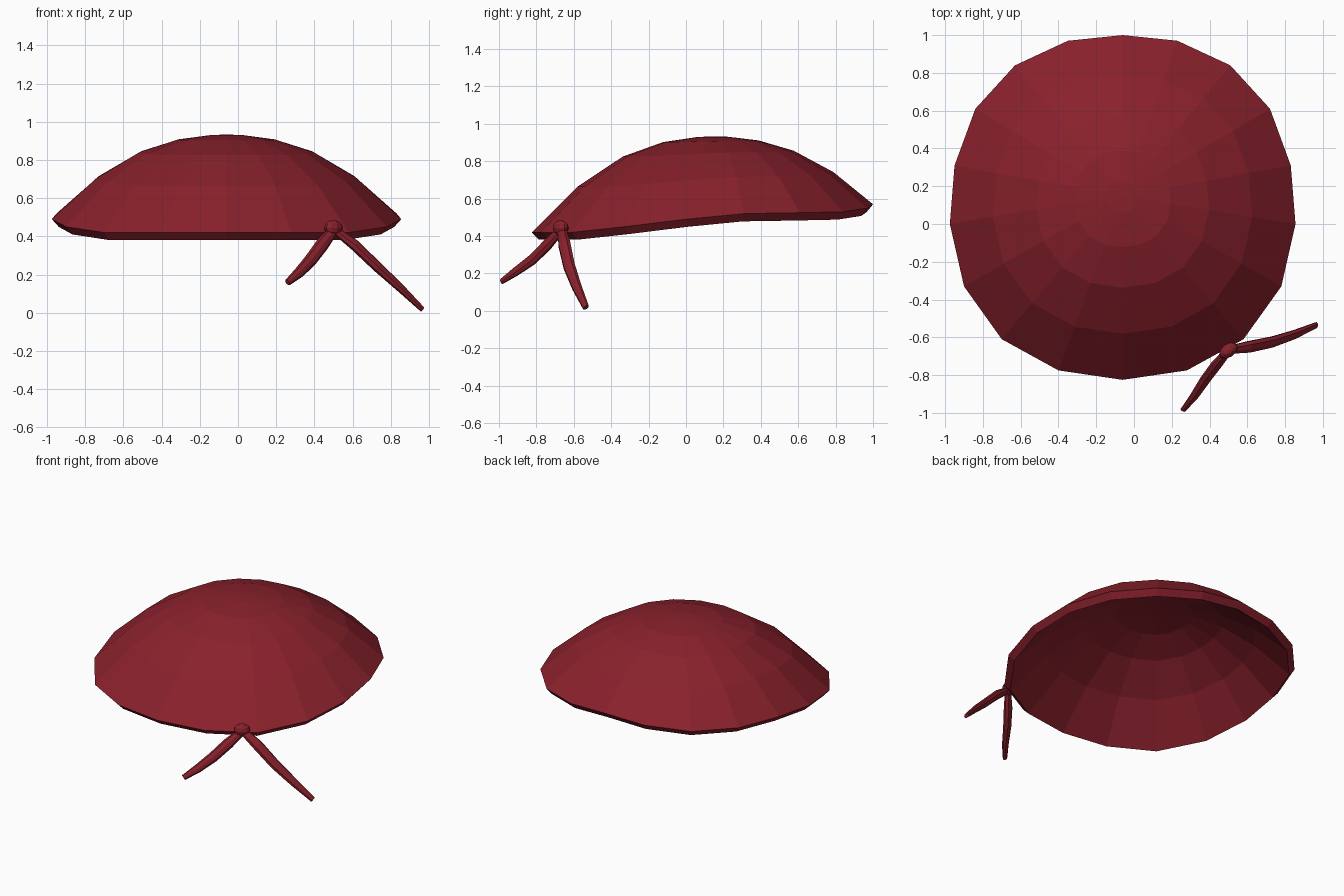
import bpy, bmesh
from math import sin, cos, pi, radians
from mathutils import Vector, Matrix

if "Cube" in bpy.data.objects:
    bpy.data.objects.remove(bpy.data.objects["Cube"])

red = bpy.data.materials.new("dark_red_cloth")
red.diffuse_color = (0.25, 0.015, 0.025, 1)
red.use_nodes = True
red.node_tree.nodes["Principled BSDF"].inputs["Base Color"].default_value = red.diffuse_color


def finish(name, bm):
    bmesh.ops.recalc_face_normals(bm, faces=bm.faces)
    me = bpy.data.meshes.new(name)
    bm.to_mesh(me)
    bm.free()
    me.materials.append(red)
    ob = bpy.data.objects.new(name, me)
    bpy.context.collection.objects.link(ob)
    return ob


def bridge(bm, a, b):
    n = len(a)
    for i in range(n):
        bm.faces.new((a[i], a[(i + 1) % n], b[(i + 1) % n], b[i]))


# Scarf cap: half of the 18-sided rim from back to front, relative to the crown
rim = [(0, .85, .57), (.29, .82, .55), (.57, .69, .53), (.78, .46, .525),
       (.89, .16, .52), (.915, -.15, .49), (.84, -.48, .45), (.64, -.76, .42),
       (.34, -.925, .42), (0, -.975, .42)]
rim += [(-x, y, z) for x, y, z in rim[-2:0:-1]]
# radius fraction and drop fraction of each ring
profile = [(1, 1), (.75, .525), (.5, .21), (.28, .06), (.09, .006)]
crown = Vector((-.06, .15, .933))
bm = bmesh.new()
rings = [[bm.verts.new((crown.x + x * r, crown.y + y * r,
                        crown.z - (crown.z - z) * d)) for x, y, z in rim]
         for r, d in profile]
for a, b in zip(rings, rings[1:]):
    bridge(bm, a, b)
tip = bm.verts.new(crown)
for i in range(18):
    bm.faces.new((rings[-1][i], rings[-1][(i + 1) % 18], tip))
cap = finish("scarf_cap", bm)
if cap.data.polygons[0].normal.z < 0:
    cap.data.flip_normals()
shell = cap.modifiers.new("thickness", "SOLIDIFY")
shell.thickness = .055
shell.offset = -1

# Knot
bm = bmesh.new()
bmesh.ops.create_uvsphere(bm, u_segments=10, v_segments=6, radius=1)
bmesh.ops.transform(bm, verts=bm.verts, matrix=Matrix.Translation((.5, -.67, .443))
                    @ Matrix.Rotation(radians(35), 4, 'Z')
                    @ Matrix.Diagonal((.055, .036, .042, 1)))
finish("knot", bm)


# Tails: tapered, slightly flattened tubes along a bent path
def tail(name, path, widths, flat_dir, sides=8):
    pts = [Vector(p) for p in path]
    bm = bmesh.new()
    loops = []
    for i, p in enumerate(pts):
        t = (pts[min(i + 1, len(pts) - 1)] - pts[max(i - 1, 0)]).normalized()
        n = Vector(flat_dir)
        n = (n - t * n.dot(t)).normalized()
        s = t.cross(n)
        w = widths[i]
        loops.append([bm.verts.new(p + s * w * cos(2 * pi * k / sides)
                                   + n * w * .7 * sin(2 * pi * k / sides))
                      for k in range(sides)])
    for a, b in zip(loops, loops[1:]):
        bridge(bm, a, b)
    bm.faces.new(loops[0])
    bm.faces.new(loops[-1])
    finish(name, bm)


widths = [.026, .036, .034, .028, .018]
tail("short_tail", [(.5, -.67, .43), (.44, -.74, .355), (.38, -.82, .275),
                    (.32, -.91, .21), (.26, -.985, .158)], widths, (.6, -.8, .5))
tail("long_tail", [(.51, -.665, .43), (.61, -.65, .355), (.73, -.625, .24),
                   (.85, -.585, .13), (.965, -.535, .018)], widths, (.6, -.5, .6))
